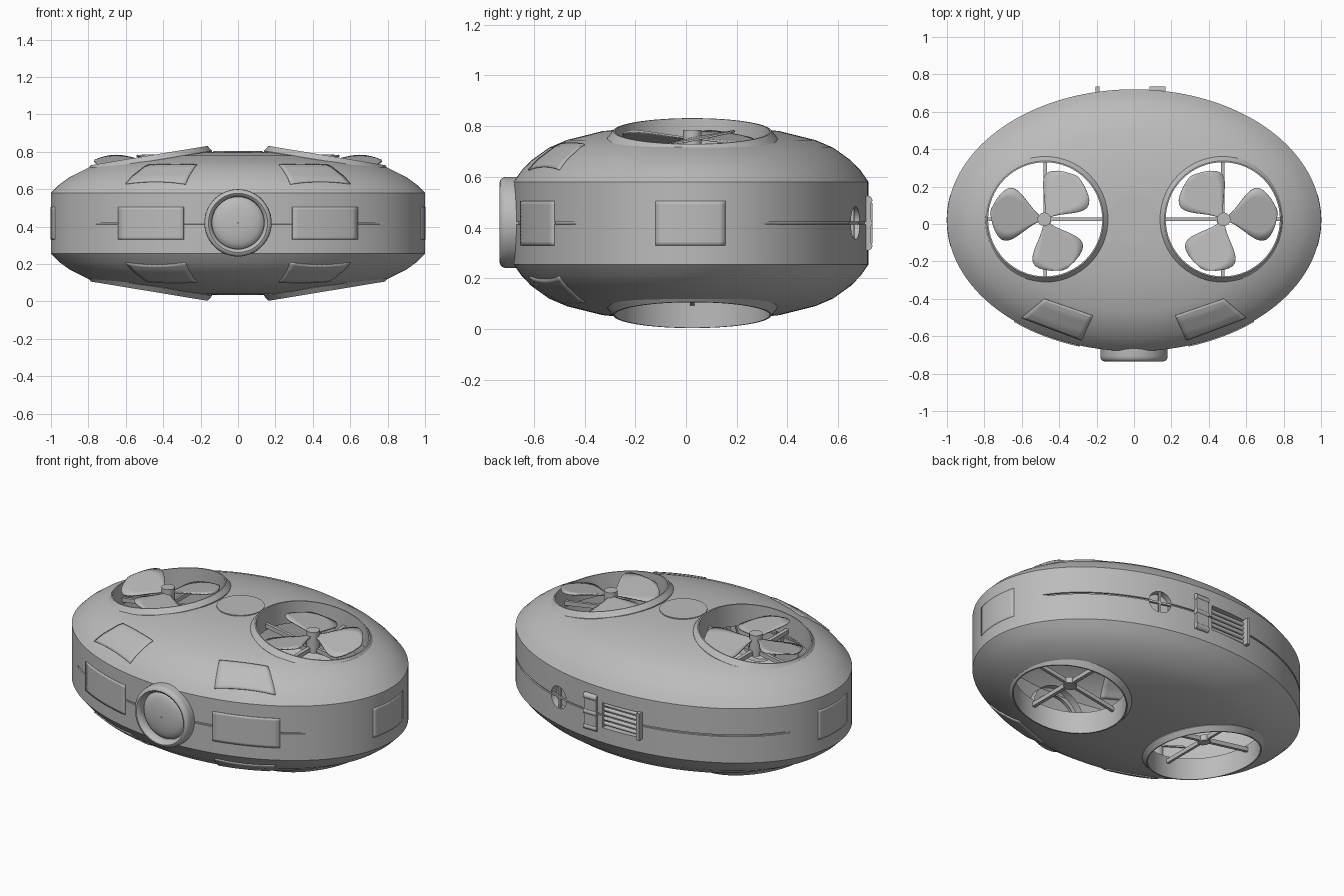
import bpy, bmesh, math
from mathutils import Matrix, Vector

if "Cube" in bpy.data.objects:
    bpy.data.objects.remove(bpy.data.objects["Cube"])

CY, CZ, RY = 0.02, 0.4175, 0.70      # hull centre and depth radius
DUCT_X, DUCT_R = 0.475, 0.305
SLOPE = 0.165                        # ducts lean outwards
DOME = [(1, .58), (.955, .625), (.9, .665), (.8, .715), (.7, .745),
        (.5, .78), (.3, .795), (.12, .80)]

grey = bpy.data.materials.new("plain grey")
grey.use_nodes = True
grey.diffuse_color = (.5, .5, .5, 1)
bsdf = grey.node_tree.nodes["Principled BSDF"]
bsdf.inputs["Base Color"].default_value = (.5, .5, .5, 1)
bsdf.inputs["Roughness"].default_value = .6


def finish(name, bm, angle=25, recalc=True):
    if recalc:
        bmesh.ops.recalc_face_normals(bm, faces=bm.faces)
    me = bpy.data.meshes.new(name)
    bm.to_mesh(me)
    bm.free()
    me.materials.append(grey)
    ob = bpy.data.objects.new(name, me)
    bpy.context.collection.objects.link(ob)
    smooth(ob, angle)
    return ob


def smooth(ob, angle=25):
    bpy.ops.object.select_all(action='DESELECT')
    ob.select_set(True)
    bpy.context.view_layer.objects.active = ob
    bpy.ops.object.shade_smooth_by_angle(angle=math.radians(angle))


def add_lathe(bm, profile, n=64, closed=False):
    """Revolve (radius, height) points about z."""
    rings = [[bm.verts.new((r * math.cos(2 * math.pi * i / n),
                            r * math.sin(2 * math.pi * i / n), h))
              for i in range(n)] for r, h in profile]
    pairs = list(zip(rings, rings[1:])) + ([(rings[-1], rings[0])] if closed else [])
    for a, b in pairs:
        for i in range(n):
            j = (i + 1) % n
            bm.faces.new((a[i], a[j], b[j], b[i]))
    return rings


def add_box(bm, size, loc, rot=Matrix()):
    m = Matrix.Translation(loc) @ rot @ Matrix.Diagonal((*size, 1))
    bmesh.ops.create_cube(bm, size=1, matrix=m)


def add_rod(bm, radius, length, matrix, n=32):
    bmesh.ops.create_cone(bm, cap_ends=True, segments=n, radius1=radius,
                          radius2=radius, depth=length, matrix=matrix)


def wall_y(x):
    return RY * math.sqrt(max(0, 1 - x * x))


def dome_z(x, y):
    r = math.hypot(x, (y - CY) / RY)
    for (r1, z1), (r2, z2) in zip(DOME, DOME[1:]):
        if r >= r2:
            return z1 + (z2 - z1) * (r1 - r) / (r1 - r2)
    return DOME[-1][1]


# Hull: elliptical lathe with a seam groove around the belt
top = [(r, z) for r, z in DOME]
upper = [(1, CZ + .005)] + top
lower = [(r, 2 * CZ - z) for r, z in reversed(upper)]
bm = bmesh.new()
rings = add_lathe(bm, lower + [(.99, CZ - .004), (.99, CZ + .004)] + upper, 160)
for cap in (rings[0], rings[-1]):
    bm.faces.new(cap)
for v in bm.verts:
    y = CY + v.co.y * RY
    if abs(v.co.z - CZ) < .0045 and -.45 < y < .33:
        v.co.xy = v.co.xy / .99
        y = CY + v.co.y * RY
    v.co.y = y
hull = finish("hull", bm)

# Cutters: duct openings, round socket and vent recess
SX = .375
SY = CY + wall_y(SX)
out = Vector((SX, (SY - CY) / RY ** 2, 0)).normalized()
socket_m = Matrix.Translation((SX, SY, CZ)) @ out.to_track_quat('Z', 'Y').to_matrix().to_4x4()


def cut(name, build):
    bm = bmesh.new()
    build(bm)
    cutter = finish(name, bm)
    cutter.hide_render = True
    mod = hull.modifiers.new(name, 'BOOLEAN')
    mod.object, mod.solver = cutter, 'EXACT'
    bpy.context.view_layer.objects.active = hull
    bpy.ops.object.modifier_apply(modifier=name)
    bpy.data.objects.remove(cutter)


for s in (-1, 1):
    cut("duct_cutter", lambda b: add_rod(
        b, .315, 2, Matrix.Translation((s * DUCT_X, CY + .005, CZ)), 64))
cut("socket_cutter", lambda b: add_rod(b, .065, .08, socket_m))
cut("vent_cutter", lambda b: add_box(b, (.25, .12, .15), (-.075, .72, CZ)))

# The hull is hollow: drop the walls left by the duct cutters
bm = bmesh.new()
bm.from_mesh(hull.data)
walls = [f for f in bm.faces if abs(f.normal.z) < .05 and
         math.hypot(abs(f.calc_center_median().x) - DUCT_X,
                    f.calc_center_median().y - CY - .005) < .33]
bmesh.ops.delete(bm, geom=walls, context='FACES')
bm.to_mesh(hull.data)
bm.free()
smooth(hull)


# Duct rims and struts, mirrored left/right and top/bottom
def place_duct(bm, sx, sz):
    for v in bm.verts:
        x, y, z = v.co
        z = .78 + z - SLOPE * x
        v.co = (sx * (DUCT_X + x), CY + .005 + y, CZ + sz * (z - CZ))


for sx, side in ((1, "left"), (-1, "right")):
    for sz, level in ((1, "top"), (-1, "bottom")):
        bm = bmesh.new()
        add_lathe(bm, [(DUCT_R, -.13), (DUCT_R, 0), (.312, 0), (.336, -.03),
                       (.336, -.05), (.318, -.13)], closed=True)
        place_duct(bm, sx, sz)
        finish(f"{level}_{side}_duct_rim", bm)
        bm = bmesh.new()
        for k in range(2):
            add_box(bm, (.612, .018, .025), (0, 0, -.1), Matrix.Rotation(k * math.pi / 2, 4, 'Z'))
        add_rod(bm, .035, .035, Matrix.Translation((0, 0, -.1)))
        place_duct(bm, sx, sz)
        finish(f"{level}_{side}_struts", bm)

    # Fan with three broad pitched blades
    bm = bmesh.new()
    n, m = 14, 6
    for ang in (8, 128, 248):
        rot = Matrix.Rotation(math.radians(ang), 3, 'Z')
        grid = []
        for i in range(n + 1):
            t = i / n
            w = .012 + .13 * max(0, math.sin(math.pi * t ** 1.6)) ** .85
            row = []
            for j in range(m + 1):
                o = w * (2 * j / m - 1)
                p = rot @ Vector((.015 + .275 * t, o, .752 + .2 * o))
                row.append(bm.verts.new((sx * (.48 + p.x), CY + .005 + p.y, p.z)))
            grid.append(row)
        for a, b in zip(grid, grid[1:]):
            for j in range(m):
                bm.faces.new((a[j], a[j + 1], b[j + 1], b[j]))
    fan = finish(f"{side}_fan_blades", bm)
    mod = fan.modifiers.new("thickness", 'SOLIDIFY')
    mod.thickness, mod.offset = .008, 0
    bm = bmesh.new()
    add_rod(bm, .036, .1, Matrix.Translation((sx * .48, CY + .005, .735)))
    finish(f"{side}_fan_hub", bm)


# Thin raised panels that follow the hull
def panel(name, point, n=12):
    bm = bmesh.new()
    grid = [[bm.verts.new(point(i / n, j / n)) for j in range(n + 1)] for i in range(n + 1)]
    for a, b in zip(grid, grid[1:]):
        for j in range(n):
            bm.faces.new((a[j], a[j + 1], b[j + 1], b[j]))
    ob = finish(name, bm)
    mod = ob.modifiers.new("thickness", 'SOLIDIFY')
    mod.thickness, mod.offset = .009, 0


CORNERS = [Vector(c) for c in ((.28, -.62), (.6, -.5), (.22, -.49), (.48, -.4))]


def dome_point(u, v, sx, sz):
    a, b, c, d = CORNERS
    p = a.lerp(b, u).lerp(c.lerp(d, u), v)
    return (sx * p.x, p.y, CZ + sz * (dome_z(p.x, p.y) + .002 - CZ))


for sx, side in ((1, "left"), (-1, "right")):
    panel(f"{side}_front_panel", lambda u, v: (
        sx * (.29 + .35 * u), CY - wall_y(.29 + .35 * u) - .001, .33 + .175 * v))
    panel(f"{side}_side_panel", lambda u, v: (
        sx * (.997 * math.sqrt(1 - ((-.14 + .275 * u) / RY) ** 2)),
        -.12 + .275 * u, .33 + .175 * v))
    for sz, level in ((1, "upper"), (-1, "lower")):
        panel(f"{level}_{side}_window", lambda u, v: dome_point(u, v, sx, sz))

# Round cover on the crown
bm = bmesh.new()
add_rod(bm, .13, .008, Matrix.Translation((0, CY + .005, .80)), 64)
finish("crown_cover", bm)

# Front lens and bezel
front = Matrix.Translation((0, 0, .42)) @ Matrix.Rotation(math.pi / 2, 4, 'X')
for name, prof in (
        ("lens_bezel", [(.138, .66), (.14, .71), (.146, .727), (.158, .735), (.17, .731),
                        (.178, .72), (.18, .705), (.18, .63)]),
        ("lens", [(.14, .69), (.13, .702), (.11, .711), (.08, .718), (.04, .722), (.002, .723)])):
    bm = bmesh.new()
    add_lathe(bm, prof)
    bmesh.ops.transform(bm, matrix=front, verts=bm.verts)
    ob = finish(name, bm, 40)

# Round socket cross at the back
bm = bmesh.new()
for k in range(2):
    add_box(bm, (.13, .012, .012), (0, 0, -.012), Matrix.Rotation(k * math.pi / 2, 4, 'Z'))
bmesh.ops.transform(bm, matrix=socket_m, verts=bm.verts)
finish("socket_cross", bm)

# Vent rods and frame bar, and the ribbed latch beside them
bm = bmesh.new()
for k in range(5):
    add_rod(bm, .011, .25, Matrix.Translation((-.075, .695, CZ - .056 + .028 * k))
            @ Matrix.Rotation(math.pi / 2, 4, 'Y'), 16)
finish("vent_rods", bm)
bm = bmesh.new()
add_box(bm, (.02, .05, .16), (-.195, .71, CZ))
finish("vent_frame_bar", bm)
bm = bmesh.new()
add_box(bm, (.08, .04, .2), (.125, .71, CZ))
for dz in (-.09, 0, .09):
    add_rod(bm, .018, .085, Matrix.Translation((.125, .717, CZ + dz))
            @ Matrix.Rotation(math.pi / 2, 4, 'Y'), 16)
finish("rear_latch", bm)
